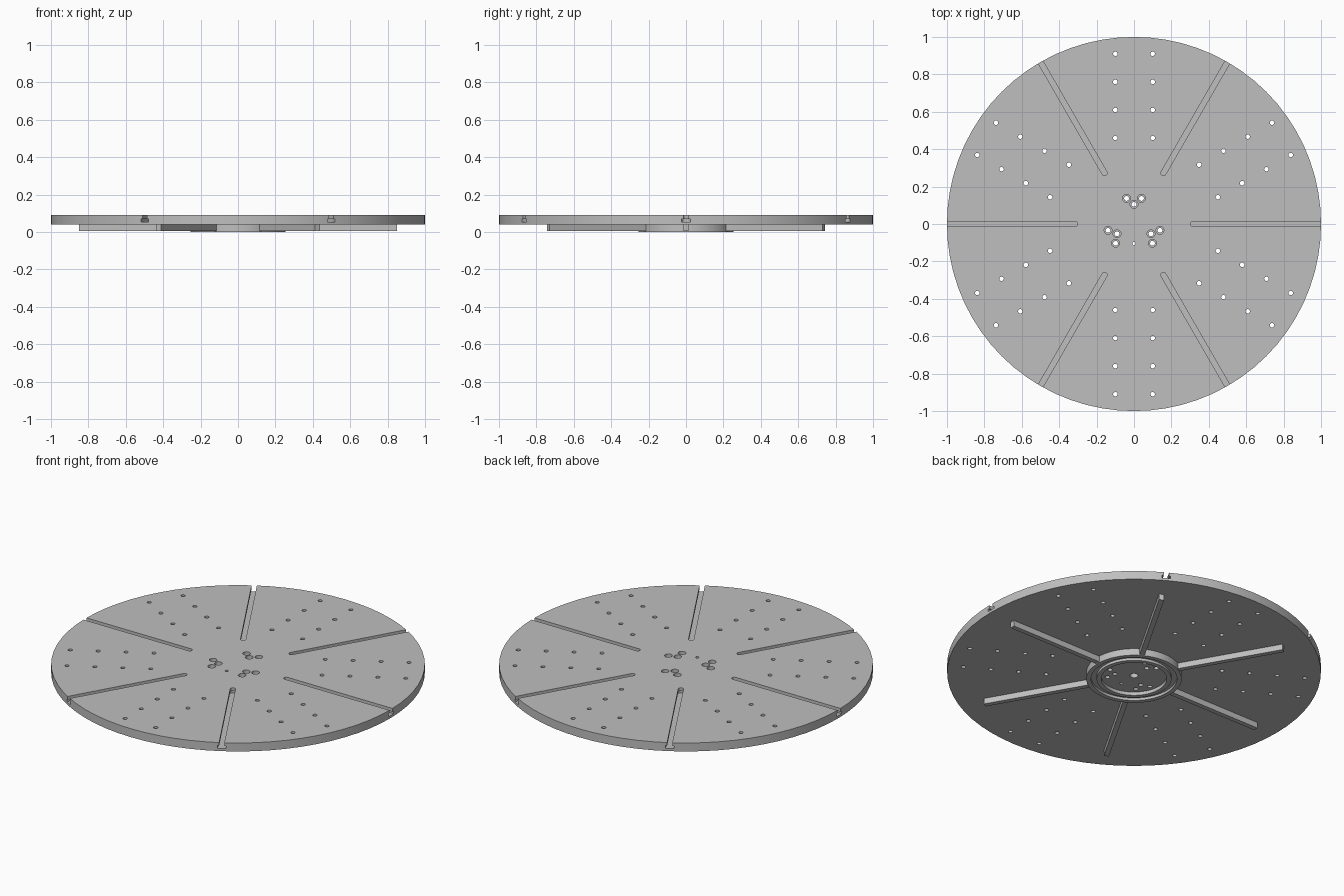
import bpy, bmesh, math
from mathutils import Matrix, Vector

if "Cube" in bpy.data.objects:
    bpy.data.objects.remove(bpy.data.objects["Cube"])

grey = bpy.data.materials.new("plain grey")
grey.use_nodes = True
GREY = (0.52, 0.52, 0.52, 1)
grey.diffuse_color = GREY
grey.node_tree.nodes["Principled BSDF"].inputs["Base Color"].default_value = GREY

TOP, UNDER = 0.09, 0.04


def make_object(name, bm):
    bmesh.ops.recalc_face_normals(bm, faces=bm.faces)
    mesh = bpy.data.meshes.new(name)
    bm.to_mesh(mesh)
    bm.free()
    mesh.materials.append(grey)
    obj = bpy.data.objects.new(name, mesh)
    bpy.context.collection.objects.link(obj)
    return obj


def prism(bm, outline, z0, z1):
    low = [bm.verts.new((x, y, z0)) for x, y in outline]
    high = [bm.verts.new((x, y, z1)) for x, y in outline]
    bm.faces.new(low[::-1])
    bm.faces.new(high)
    for i in range(len(low)):
        j = (i + 1) % len(low)
        bm.faces.new((low[i], low[j], high[j], high[i]))


def circle(x, y, r, n=16):
    return [(x + r * math.cos(2 * math.pi * i / n), y + r * math.sin(2 * math.pi * i / n)) for i in range(n)]


def turned(points, degrees):
    rot = Matrix.Rotation(math.radians(degrees), 2)
    return [tuple(rot @ Vector(p)) for p in points]


def slot_outline(half, start=0.30, end=1.1, n=8):
    # Straight channel, open at the rim, with a rounded inner end
    arc = [(start + 0.015 - half * math.sin(math.pi * i / n), half * math.cos(math.pi * i / n)) for i in range(n + 1)]
    return arc + [(end, -half), (end, half)]


def cut(obj, bm):
    cutter = make_object("cutter", bm)
    cutter.hide_render = True
    mod = obj.modifiers.new("cut", "BOOLEAN")
    mod.operation, mod.solver, mod.object = "DIFFERENCE", "EXACT", cutter
    bpy.context.view_layer.update()
    result = bpy.data.meshes.new_from_object(obj.evaluated_get(bpy.context.evaluated_depsgraph_get()))
    obj.modifiers.clear()
    obj.data = result
    bpy.data.objects.remove(cutter)


# Round plate with a stepped hub ring underneath, turned from one profile
profile = [(0, 0.02), (0.175, 0.02), (0.175, 0), (0.2, 0), (0.2, 0.015), (0.23, 0.015),
           (0.23, 0), (0.255, 0), (0.255, UNDER), (1, UNDER), (1, TOP), (0, TOP)]
bm = bmesh.new()
verts = [bm.verts.new((r, 0, z)) for r, z in profile]
edges = [bm.edges.new(pair) for pair in zip(verts, verts[1:])]
bmesh.ops.spin(bm, geom=verts + edges, cent=(0, 0, 0), axis=(0, 0, 1), angle=2 * math.pi, steps=72)
bmesh.ops.remove_doubles(bm, verts=bm.verts, dist=0.0001)
plate = make_object("round_plate", bm)

# Slot necks, mounting holes and hub bolt holes
trio = [(-0.04, 0.137), (0.04, 0.137), (0, 0.105)]
bm = bmesh.new()
for k in range(6):
    prism(bm, turned(slot_outline(0.014), 60 * k), 0.06, 0.12)
    for x in (-0.1, 0.1):
        for row in range(4):
            hx, hy = turned([(x, 0.46 + 0.15 * row)], 60 * k)[0]
            prism(bm, circle(hx, hy, 0.012), -0.05, 0.12)
for k in range(3):
    for hx, hy in turned(trio, 120 * k):
        prism(bm, circle(hx, hy, 0.013), -0.05, 0.12)
prism(bm, circle(0, -0.105, 0.009), -0.05, 0.12)
prism(bm, circle(0, 0, 0.022, 24), -0.05, 0.05)
cut(plate, bm)

# Wide lower part of the T slots and shallow counterbores
bm = bmesh.new()
for k in range(6):
    prism(bm, turned(slot_outline(0.023), 60 * k), 0.055, 0.071)
for k in range(3):
    for hx, hy in turned(trio, 120 * k):
        prism(bm, circle(hx, hy, 0.021, 20), 0.065, 0.12)
cut(plate, bm)

# Six stiffening ribs on the underside
bm = bmesh.new()
for k in range(6):
    bar = [(0.245, -0.014), (0.85, -0.014), (0.85, 0.014), (0.245, 0.014)]
    prism(bm, turned(bar, 60 * k), 0.006, UNDER + 0.003)
make_object("underside_ribs", bm)

# Smooth round walls, sharp edges
bpy.ops.object.select_all(action="DESELECT")
plate.select_set(True)
bpy.context.view_layer.objects.active = plate
bpy.ops.object.shade_smooth_by_angle(angle=math.radians(30))
